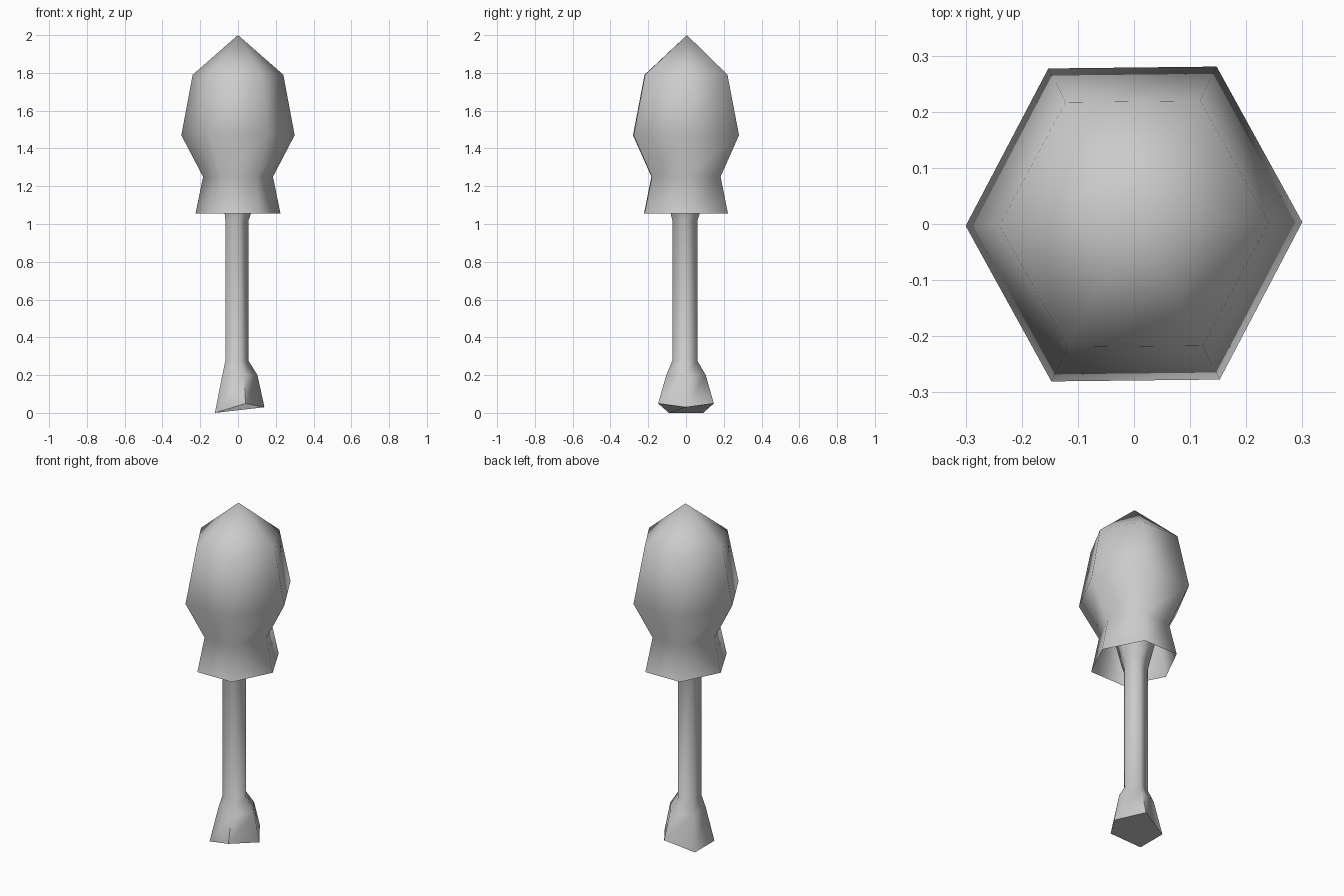
import bpy, bmesh
from math import cos, sin, tau, radians

cube = bpy.data.objects.get("Cube")
if cube:
    bpy.data.objects.remove(cube)

grey = bpy.data.materials.new("light grey")
grey.use_nodes = True
grey.diffuse_color = (0.6, 0.6, 0.6, 1)
grey.node_tree.nodes["Principled BSDF"].inputs["Base Color"].default_value = (0.6, 0.6, 0.6, 1)


def ring(bm, sides, z, rx, ry, cx=0, cy=0, turn=0):
    return [bm.verts.new((cx + rx * cos(tau * i / sides + turn),
                          cy + ry * sin(tau * i / sides + turn), z)) for i in range(sides)]


def bridge(bm, low, high):
    n = len(low)
    for i in range(n):
        j = (i + 1) % n
        bm.faces.new((low[i], low[j], high[j], high[i]))


def finish(bm, name):
    mesh = bpy.data.meshes.new(name)
    bm.to_mesh(mesh)
    bm.free()
    mesh.materials.append(grey)
    obj = bpy.data.objects.new(name, mesh)
    bpy.context.collection.objects.link(obj)
    bpy.ops.object.select_all(action="DESELECT")
    bpy.context.view_layer.objects.active = obj
    obj.select_set(True)
    bpy.ops.object.shade_smooth_by_angle(angle=radians(75))


# Six-sided cap with a flared open skirt and a pointed top
bm = bmesh.new()
cap_profile = [(1.055, 0.225, 0.255), (1.25, 0.185, 0.21), (1.47, 0.30, 0.322), (1.79, 0.24, 0.252)]
rings = [ring(bm, 6, z, rx, ry, turn=radians(0.6)) for z, rx, ry in cap_profile]
for low, high in zip(rings, rings[1:]):
    bridge(bm, low, high)
tip = bm.verts.new((0, 0.005, 2.0))
for i in range(6):
    bm.faces.new((rings[-1][i], rings[-1][(i + 1) % 6], tip))
finish(bm, "cap")

# Underside closing the cap above the skirt
bm = bmesh.new()
bm.faces.new(ring(bm, 6, 1.25, 0.185, 0.21, turn=radians(0.6))[::-1])
finish(bm, "cap_underside")

# Five-sided stem, with a flared foot cut unevenly and a flare under the cap
bm = bmesh.new()
stem_profile = [(0.03, 0.145, 0.155, 0.0), (0.2, 0.103, 0.11, 0.0), (0.275, 0.068, 0.07, -0.012),
                (1.02, 0.068, 0.07, -0.012), (1.06, 0.078, 0.082, -0.008), (1.25, 0.13, 0.13, 0.0)]
rings = [ring(bm, 5, z, rx, ry, cx, cx / 2) for z, rx, ry, cx in stem_profile]
for vert, z in zip(rings[0], (0.03, 0.05, 0, 0, 0.05)):
    vert.co.z = z
    vert.co.x -= 0.005
for low, high in zip(rings, rings[1:]):
    bridge(bm, low, high)
bm.faces.new(rings[0][::-1])
finish(bm, "stem")
